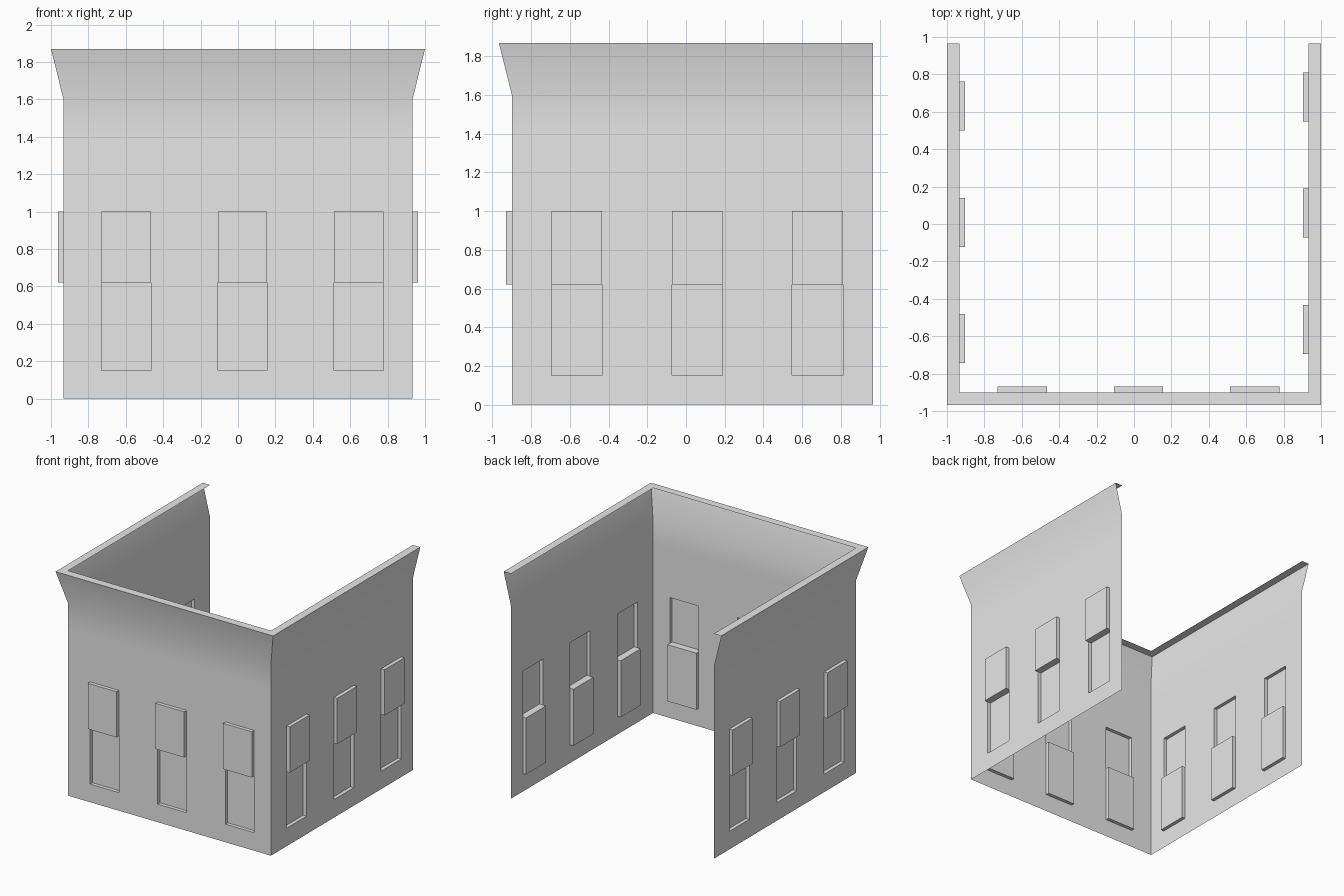
import bpy, bmesh, math
from mathutils import Vector

if "Cube" in bpy.data.objects:
    bpy.data.objects.remove(bpy.data.objects["Cube"])

HALF, FRONT, BACK = 0.933, -0.9, 0.966   # wall planes
FLARE, TOP, DEPTH = 0.067, 1.87, 0.03    # cornice reach, height, window relief
LEVELS = [0, 0.15, 0.62, 1.0, 1.4, 1.6, TOP]
UP = Vector((0, 0, 1))

grey = bpy.data.materials.new("plain grey")
grey.use_nodes = True
grey.diffuse_color = (0.8, 0.8, 0.8, 1)
grey.node_tree.nodes["Principled BSDF"].inputs["Base Color"].default_value = (0.8, 0.8, 0.8, 1)


def finish(name, bm):
    mesh = bpy.data.meshes.new(name)
    bm.to_mesh(mesh)
    bm.free()
    mesh.materials.append(grey)
    obj = bpy.data.objects.new(name, mesh)
    bpy.context.collection.objects.link(obj)
    bpy.ops.object.select_all(action="DESELECT")
    obj.select_set(True)
    bpy.context.view_layer.objects.active = obj
    bpy.ops.object.shade_smooth_by_angle(angle=math.radians(30))
    return obj


def wall(name, origin, along, start, end, windows, flare_start, flare_end):
    """Thin wall with flared top; windows are (from, to) spans along it."""
    bm = bmesh.new()
    out = along.cross(UP)
    columns = [start] + [u for span in windows for u in span] + [end]
    rows = []
    for z in LEVELS:
        reach = FLARE if z == TOP else 0
        row = []
        for u in columns:
            if u == start and flare_start:
                u -= reach
            elif u == end and flare_end:
                u += reach
            row.append(bm.verts.new(origin + along * u + out * reach + UP * z))
        rows.append(row)
    panels = []
    for r in range(len(rows) - 1):
        for c in range(len(columns) - 1):
            face = bm.faces.new((rows[r][c], rows[r][c + 1], rows[r + 1][c + 1], rows[r + 1][c]))
            # lower sash is sunk in, upper sash stands out
            if c % 2 and r in (1, 2):
                panels.append((face, DEPTH if r == 2 else -DEPTH))
    for face, push in panels:
        geom = bmesh.ops.extrude_face_region(bm, geom=[face])["geom"]
        moved = [g for g in geom if isinstance(g, bmesh.types.BMVert)]
        bmesh.ops.translate(bm, verts=moved, vec=out * push)
        if face.is_valid:
            bm.faces.remove(face)
    return finish(name, bm)


def spans(first, step, width):
    return [(first + i * step, first + i * step + width) for i in range(3)]


X, Y = Vector((1, 0, 0)), Vector((0, 1, 0))
wall("front_wall", Y * FRONT, X, -HALF, HALF, spans(-0.73, 0.622, 0.264), True, True)
wall("left_wall", X * HALF, Y, FRONT, BACK, spans(-0.695, 0.622, 0.262), True, False)
wall("right_wall", X * -HALF, -Y, -BACK, -FRONT, spans(-0.762, 0.622, 0.262), False, True)

# flat rim around the three walls
bm = bmesh.new()
outer, lip = HALF + FLARE, FRONT - FLARE
inner_pts = [(HALF, BACK), (HALF, FRONT), (-HALF, FRONT), (-HALF, BACK)]
outer_pts = [(outer, BACK), (outer, lip), (-outer, lip), (-outer, BACK)]
a = [bm.verts.new((x, y, TOP)) for x, y in inner_pts]
b = [bm.verts.new((x, y, TOP)) for x, y in outer_pts]
for i in range(3):
    bm.faces.new((a[i], a[i + 1], b[i + 1], b[i]))
bmesh.ops.recalc_face_normals(bm, faces=bm.faces)
if next(iter(bm.faces)).normal.z < 0:
    bmesh.ops.reverse_faces(bm, faces=bm.faces)
finish("top_rim", bm)
